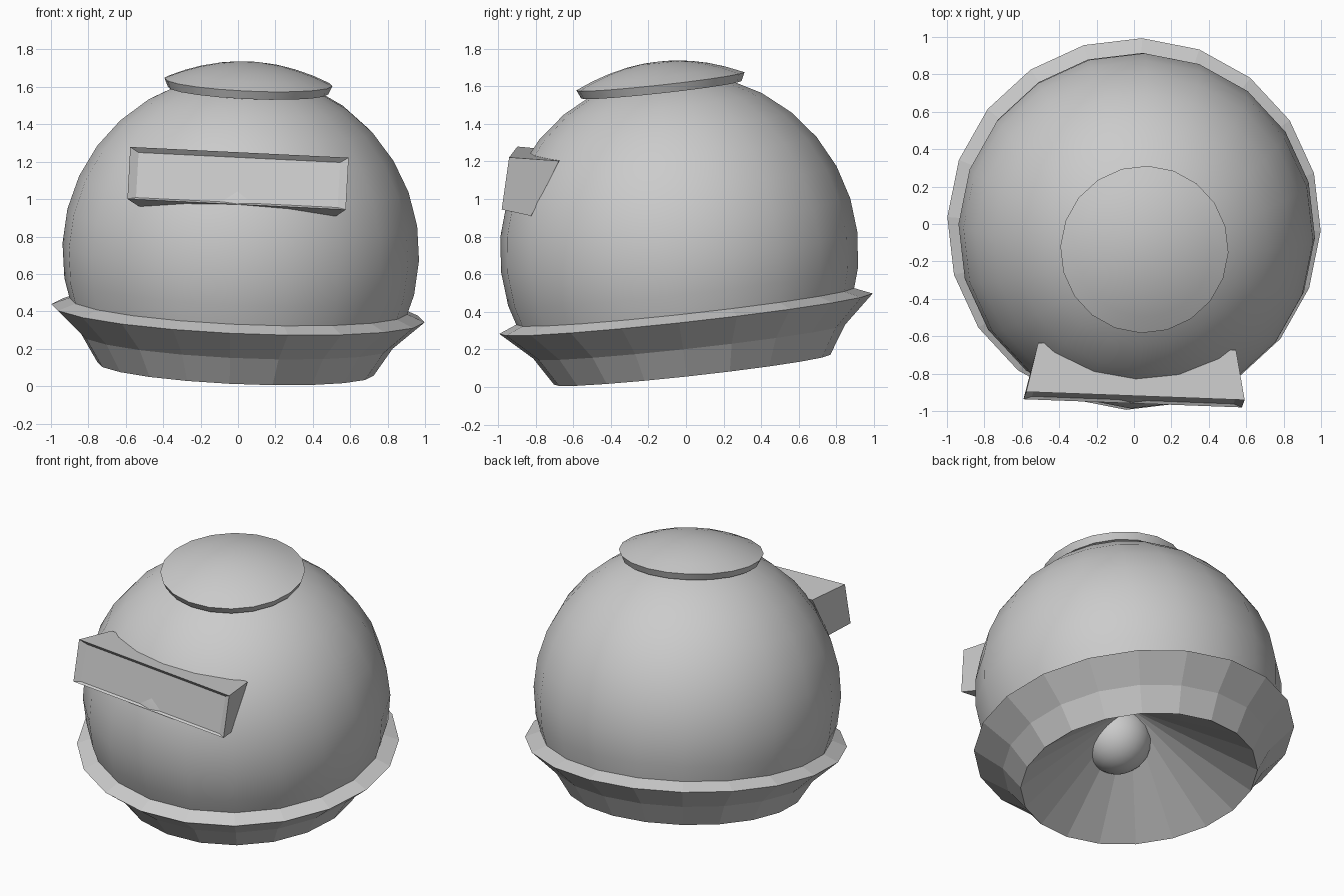
import bpy, bmesh, math
from mathutils import Vector, Matrix

if "Cube" in bpy.data.objects:
    bpy.data.objects.remove(bpy.data.objects["Cube"])

# Whole model leans along one axis, pivoting at the rim centre
AXIS = Vector((0.045, -0.11, 1)).normalized()
LEAN = (Matrix.Translation((0, 0, 0.39))
        @ Vector((0, 0, 1)).rotation_difference(AXIS).to_matrix().to_4x4()
        @ Matrix.Rotation(math.radians(-2.3), 4, 'Z'))
SIDES = 20


def finish(name, bm, smooth=False):
    bmesh.ops.remove_doubles(bm, verts=bm.verts, dist=1e-5)
    bmesh.ops.recalc_face_normals(bm, faces=bm.faces)
    bm.transform(LEAN)
    mesh = bpy.data.meshes.new(name)
    bm.to_mesh(mesh)
    bm.free()
    obj = bpy.data.objects.new(name, mesh)
    bpy.context.collection.objects.link(obj)
    if smooth:
        bpy.ops.object.select_all(action='DESELECT')
        obj.select_set(True)
        bpy.context.view_layer.objects.active = obj
        bpy.ops.object.shade_smooth_by_angle(angle=math.radians(35))
    return obj


def lathe(name, profile, smooth=False):
    bm = bmesh.new()
    rings = []
    for r, h in profile:
        rings.append([bm.verts.new((r * math.cos(a), r * math.sin(a), h))
                      for a in (2 * math.pi * i / SIDES for i in range(SIDES))]
                     if r > 0 else [bm.verts.new((0, 0, h))] * SIDES)
    for lo, hi in zip(rings, rings[1:]):
        for i in range(SIDES):
            j = (i + 1) % SIDES
            bm.faces.new(dict.fromkeys((lo[i], lo[j], hi[j], hi[i])))
    return finish(name, bm, smooth)


# Round body, open below the rim
R, C = 0.955, 0.33
angles = [math.radians(-22.5 + 11.25 * i) for i in range(10)]
lathe("body", [(R * math.cos(a), C + R * math.sin(a)) for a in angles] + [(0, C + R)], True)

# Flared skirt with sloped lip and hollow conical underside
lathe("skirt", [(0, 0.22), (0.74, -0.30), (0.835, -0.15), (1.0, 0.0), (0.89, 0.045)])

# Lens-shaped cap
dome = [(0.45 * math.cos(t), 1.245 + 0.105 * math.sin(t)) for t in (0,)]
for r in (0.36, 0.27, 0.18, 0.09, 0):
    dome.append((r, 1.245 + 0.105 * (1 - (r / 0.45) ** 2)))
lathe("cap", [(0.38, 1.20), (0.43, 1.20)] + dome, True)

# Visor: flared box with a recessed front panel
def loop(bm, x, top, bottom):
    return [bm.verts.new((sx * x, *p)) for sx, p in
            ((-1, bottom), (1, bottom), (1, top), (-1, top))]


bm = bmesh.new()
back = loop(bm, 0.53, (-0.56, 0.905), (-0.74, 0.63))
front = loop(bm, 0.585, (-0.82, 0.955), (-0.89, 0.683))
panel = loop(bm, 0.54, (-0.80, 0.925), (-0.872, 0.69))
for a, b in ((back, front), (front, panel)):
    for i in range(4):
        j = (i + 1) % 4
        bm.faces.new((a[i], a[j], b[j], b[i]))
bm.faces.new(panel)
bm.faces.new(back[::-1])
finish("visor", bm)

# Small rounded knob poking through the hollow underside
bm = bmesh.new()
bmesh.ops.create_uvsphere(bm, u_segments=20, v_segments=12, radius=0.22,
                          matrix=Matrix.Translation((-0.05, -0.22, 0.14)))
finish("inner_knob", bm, True)
